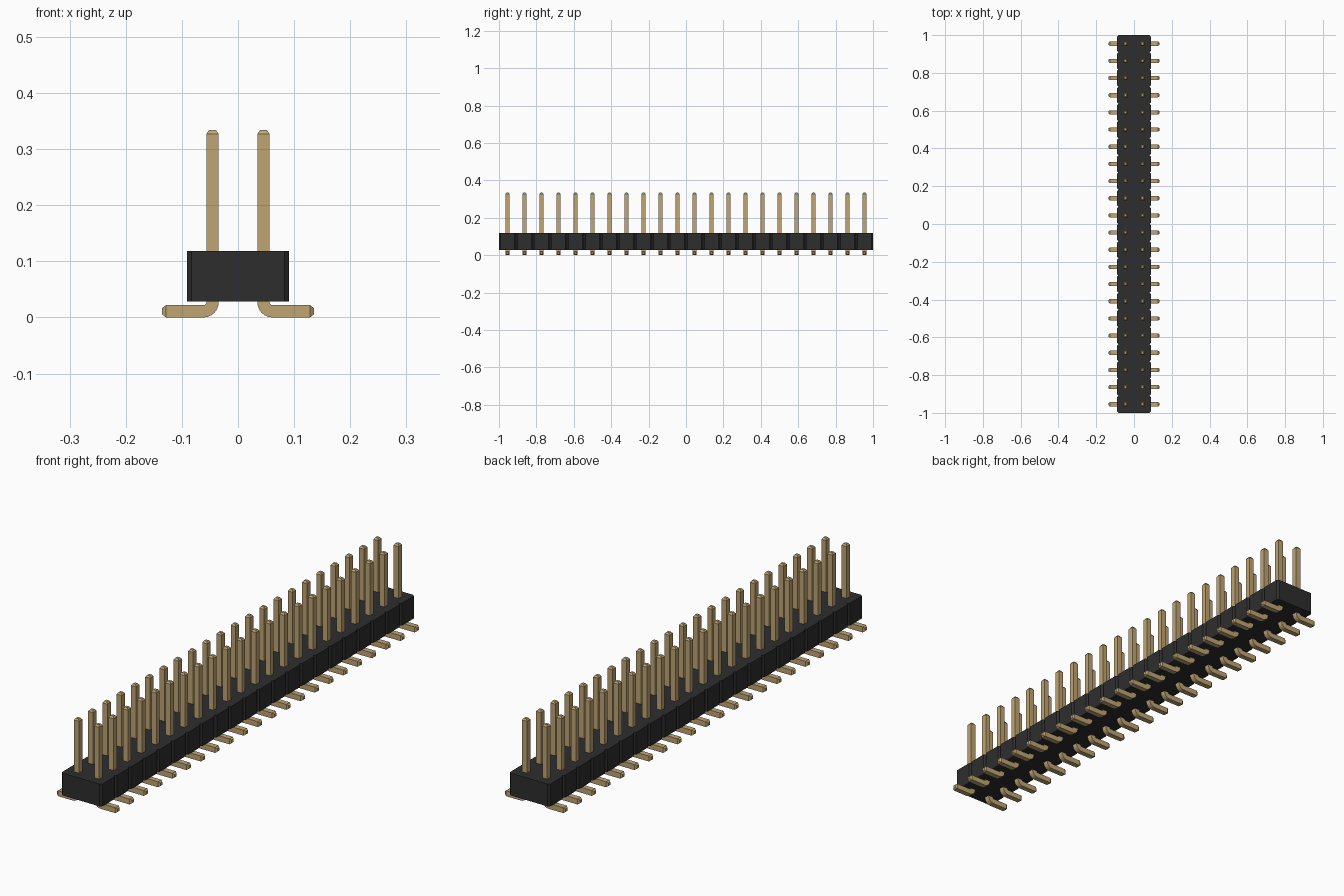
import bpy, bmesh, math
from mathutils import Vector

if "Cube" in bpy.data.objects:
    bpy.data.objects.remove(bpy.data.objects["Cube"])

ROWS = 22
PITCH = 2.0 / ROWS
PIN_X = PITCH / 2          # pin column offset from the centre
HALF = 0.011               # half the pin thickness
BODY_X, BODY_Z0, BODY_Z1 = 0.0905, 0.028, 0.118
CHAMFER = 0.008


def make_material(name, color, roughness):
    mat = bpy.data.materials.new(name)
    mat.use_nodes = True
    mat.diffuse_color = color
    bsdf = mat.node_tree.nodes["Principled BSDF"]
    bsdf.inputs["Base Color"].default_value = color
    bsdf.inputs["Roughness"].default_value = roughness
    return mat


def finish(bm, name, mat):
    bmesh.ops.recalc_face_normals(bm, faces=bm.faces)
    mesh = bpy.data.meshes.new(name)
    bm.to_mesh(mesh)
    bm.free()
    mesh.materials.append(mat)
    obj = bpy.data.objects.new(name, mesh)
    bpy.context.collection.objects.link(obj)
    return obj


black = make_material("black plastic", (0.027, 0.027, 0.028, 1), 0.6)
gold = make_material("gold metal", (0.52, 0.376, 0.175, 1), 0.4)

# Housing: a row of chamfered blocks drawn as one outline and extruded upward
right_side = []
for i in range(ROWS):
    y0 = -1 + i * PITCH
    y1 = y0 + PITCH
    if i == 0:
        right_side.append((BODY_X - CHAMFER, y0))
    right_side += [(BODY_X, y0 + CHAMFER), (BODY_X, y1 - CHAMFER),
                   (BODY_X - CHAMFER, y1)]
outline = right_side + [(-x, y) for x, y in reversed(right_side)]

bm = bmesh.new()
base = bm.faces.new([bm.verts.new((x, y, BODY_Z0)) for x, y in outline])
top = bmesh.ops.extrude_face_region(bm, geom=[base])["geom"]
bmesh.ops.translate(bm, vec=(0, 0, BODY_Z1 - BODY_Z0),
                    verts=[v for v in top if isinstance(v, bmesh.types.BMVert)])
finish(bm, "housing", black)

# Pin path: (x, z, direction angle, half size), from the top tip round the bend to the foot
TIP, TIP_HALF = 0.007, 0.006
BEND = 0.016               # centreline bend radius
bend_x, bend_z = PIN_X + BEND, HALF + BEND
path = [(PIN_X, 0.334, -90, TIP_HALF), (PIN_X, 0.334 - TIP, -90, HALF)]
for step in range(7):
    a = math.radians(180 + 15 * step)
    path.append((bend_x + BEND * math.cos(a), bend_z + BEND * math.sin(a),
                 -90 + 15 * step, HALF))
path += [(0.135 - TIP, HALF, 0, HALF), (0.135, HALF, 0, TIP_HALF)]

# Sweep a square section along the path
bm = bmesh.new()
rings = []
for x, z, angle, half in path:
    a = math.radians(angle)
    side = Vector((-math.sin(a), 0, math.cos(a))) * half
    depth = Vector((0, half, 0))
    centre = Vector((x, -1 + PITCH / 2, z))
    rings.append([bm.verts.new(centre + side * s + depth * d)
                  for s, d in ((1, 1), (1, -1), (-1, -1), (-1, 1))])
for r0, r1 in zip(rings, rings[1:]):
    for k in range(4):
        n = (k + 1) % 4
        bm.faces.new((r0[k], r0[n], r1[n], r1[k]))
bm.faces.new(rings[0])
bm.faces.new(rings[-1])
pins = finish(bm, "pins", gold)

# Mirror to the second column, then repeat along the housing
mirror = pins.modifiers.new("second column", 'MIRROR')
mirror.use_axis = (True, False, False)
mirror.use_mirror_merge = False
array = pins.modifiers.new("rows", 'ARRAY')
array.count = ROWS
array.use_relative_offset = False
array.use_constant_offset = True
array.constant_offset_displace = (0, PITCH, 0)

# Smooth only the rounded bend, keeping the square edges crisp
bpy.ops.object.select_all(action='DESELECT')
pins.select_set(True)
bpy.context.view_layer.objects.active = pins
bpy.ops.object.shade_smooth_by_angle(angle=math.radians(25))
